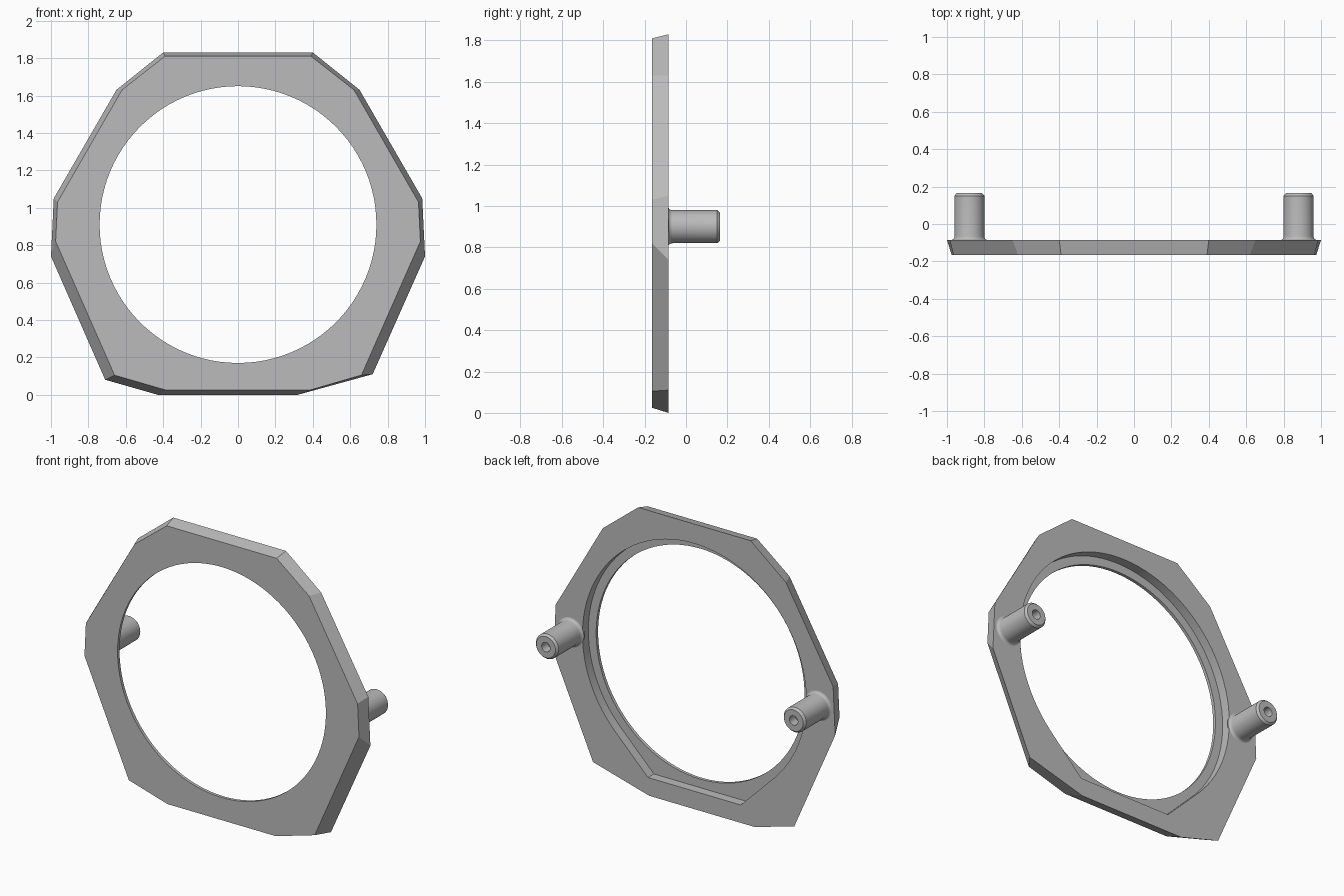
import bpy, bmesh, math
from math import cos, sin, pi

cube = bpy.data.objects.get("Cube")
if cube:
    bpy.data.objects.remove(cube, do_unlink=True)

grey = bpy.data.materials.new("plain grey")
grey.use_nodes = True
COLOUR = (0.5, 0.5, 0.5, 1)
grey.diffuse_color = COLOUR
grey.node_tree.nodes["Principled BSDF"].inputs["Base Color"].default_value = COLOUR

FRONT, BACK, TIP = -0.165, -0.085, 0.165
FLOOR = -0.145          # floor of the rear recess
CENTRE_Z = 0.91
HOLE_R, RECESS_R = 0.74, 0.795


def loft(name, loops):
    """Skin equal-length closed loops of 3D points and cap both ends."""
    bm = bmesh.new()
    rings = [[bm.verts.new(p) for p in loop] for loop in loops]
    n = len(rings[0])
    for a, b in zip(rings, rings[1:]):
        for i in range(n):
            j = (i + 1) % n
            bm.faces.new((a[i], a[j], b[j], b[i]))
    bm.faces.new(rings[0])
    bm.faces.new(rings[-1])
    bmesh.ops.recalc_face_normals(bm, faces=bm.faces)
    mesh = bpy.data.meshes.new(name)
    bm.to_mesh(mesh)
    bm.free()
    mesh.materials.append(grey)
    obj = bpy.data.objects.new(name, mesh)
    bpy.context.collection.objects.link(obj)
    return obj


def at_depth(outline, y):
    return [(x, y, z) for x, z in outline]


def smooth(obj, degrees):
    bpy.ops.object.select_all(action='DESELECT')
    obj.select_set(True)
    bpy.context.view_layer.objects.active = obj
    bpy.ops.object.shade_smooth_by_angle(angle=math.radians(degrees))


def cut(obj, cutter):
    cutter.hide_render = True
    mod = obj.modifiers.new("cut", 'BOOLEAN')
    mod.operation, mod.solver, mod.object = 'DIFFERENCE', 'EXACT', cutter
    bpy.context.view_layer.objects.active = obj
    bpy.ops.object.modifier_apply(modifier=mod.name)
    bpy.data.objects.remove(cutter, do_unlink=True)


# Faceted plate: smaller outline in front, wider one behind
front_half = [(0.39, 1.81), (0.62, 1.63), (0.965, 1.03), (0.975, 0.82), (0.66, 0.105), (0.385, 0.025)]
front_outline = front_half + [(-x, z) for x, z in reversed(front_half)]
back_outline = [(0.4, 1.83), (0.65, 1.63), (0.985, 1.05), (1, 0.74), (0.72, 0.11), (0.32, 0),
                (-0.43, 0), (-0.71, 0.08), (-1, 0.74), (-0.985, 1.05), (-0.65, 1.63), (-0.4, 1.83)]
plate = loft("ring_plate", [at_depth(front_outline, FRONT), at_depth(back_outline, BACK)])

# Round opening
SEG = 96
circle = [(HOLE_R * cos(2 * pi * i / SEG), CENTRE_Z + HOLE_R * sin(2 * pi * i / SEG)) for i in range(SEG)]
cut(plate, loft("opening_cutter", [at_depth(circle, FRONT - 0.1), at_depth(circle, BACK + 0.1)]))

# Rear recess: arc over the top, straight tangent sides below
arc = [-pi / 4 + 1.5 * pi * i / 72 for i in range(73)]
recess = [(RECESS_R * cos(a), CENTRE_Z + RECESS_R * sin(a)) for a in arc]
corner = RECESS_R * math.tan(pi / 8)
recess += [(-corner, CENTRE_Z - RECESS_R), (corner, CENTRE_Z - RECESS_R)]
cut(plate, loft("recess_cutter", [at_depth(recess, FLOOR), at_depth(recess, BACK + 0.1)]))
smooth(plate, 10)

# Rear pegs: flared foot, chamfered tip, blind bore
foot = [(0.095 - 0.015 * sin(t * pi / 8), BACK + 0.02 * (1 - cos(t * pi / 8))) for t in range(5)]
profile = [(0.095, BACK - 0.01)] + foot + [(0.08, TIP - 0.014), (0.068, TIP), (0.03, TIP), (0.03, TIP - 0.06)]
for side, label in ((1, "left"), (-1, "right")):
    rings = [[(side * 0.88 + r * cos(2 * pi * i / 40), y, 0.9 + r * sin(2 * pi * i / 40))
              for i in range(40)] for r, y in profile]
    peg = loft(label + "_peg", rings)
    smooth(peg, 28)
